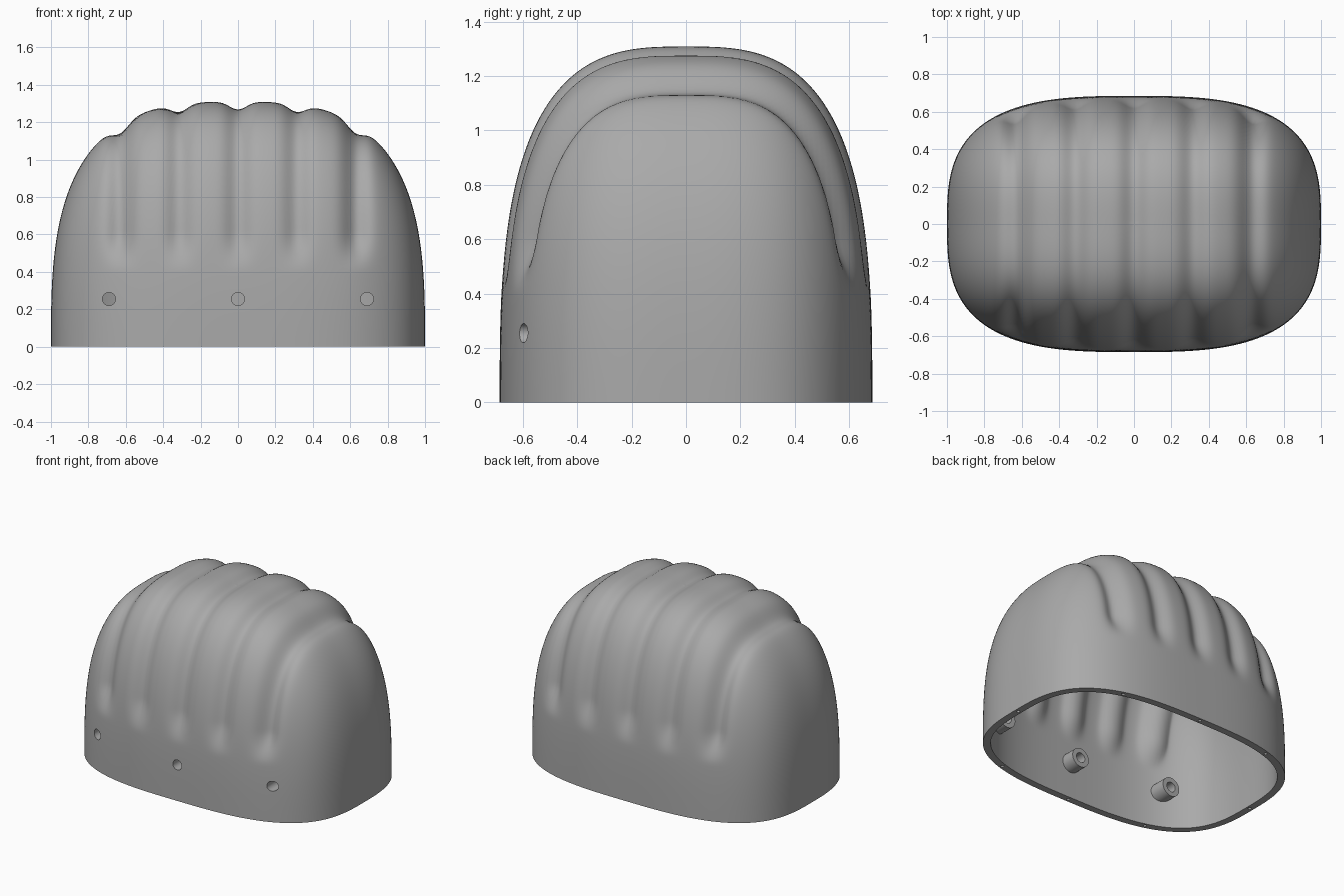
import bpy, bmesh, math
from mathutils import Vector, Matrix

if "Cube" in bpy.data.objects:
    bpy.data.objects.remove(bpy.data.objects["Cube"])

SIZE = Vector((1.0, 0.685, 1.31))      # half width, half depth, height
GROOVES = [(0, 0.042), (0.315, 0.042), (-0.315, 0.042), (0.63, 0.06), (-0.63, 0.06)]
HOLE_X, HOLE_Z = (-0.69, 0.0, 0.69), 0.255
WALL = 0.05
SEGMENTS, RINGS = 288, 96

grey = bpy.data.materials.new("plain grey")
grey.use_nodes = True
grey.diffuse_color = (0.4, 0.4, 0.4, 1)
grey.node_tree.nodes["Principled BSDF"].inputs["Base Color"].default_value = (0.4, 0.4, 0.4, 1)


def make_object(name, bm):
    bmesh.ops.recalc_face_normals(bm, faces=bm.faces)
    mesh = bpy.data.meshes.new(name)
    bm.to_mesh(mesh)
    bm.free()
    mesh.materials.append(grey)
    obj = bpy.data.objects.new(name, mesh)
    bpy.context.collection.objects.link(obj)
    return obj


def dome_point(turn, tilt):
    """Point on a rounded-box dome in the given direction."""
    d = Vector((math.cos(turn) * math.sin(tilt), math.sin(turn) * math.sin(tilt), math.cos(tilt)))
    d /= sum(abs(c) ** 3 for c in d) ** (1 / 3)
    return Vector(a * b for a, b in zip(d, SIZE))


def front_wall_y(x):
    return -SIZE.y * (1 - abs(x) ** 3) ** (1 / 3)


def groove_depth(p):
    t = min(max((p.z - 0.4) / 0.22, 0), 1)
    fade = t * t * (3 - 2 * t)
    return fade * sum(d * math.exp(-((p.x - x) / 0.045) ** 2 / 2) for x, d in GROOVES)


# Ribbed dome: rings from the open bottom up to a single top point
bm = bmesh.new()
rings = []
for i in range(RINGS):
    tilt = math.pi / 2 * (1 - i / RINGS)
    rings.append([bm.verts.new(dome_point(2 * math.pi * j / SEGMENTS, tilt)) for j in range(SEGMENTS)])
top = bm.verts.new((0, 0, SIZE.z))
for j in range(SEGMENTS):
    k = (j + 1) % SEGMENTS
    for low, high in zip(rings, rings[1:]):
        bm.faces.new((low[j], low[k], high[k], high[j]))
    bm.faces.new((rings[-1][j], rings[-1][k], top))
for v in rings[0]:
    v.co.z = 0
bm.normal_update()
# Press the grooves in, keeping each one in its own cross plane
for v, n in [(v, v.normal.copy()) for v in bm.verts]:
    v.co -= Vector((0, n.y, n.z)) * groove_depth(v.co)
shell = make_object("ribbed_shell", bm)
thick = shell.modifiers.new("wall", "SOLIDIFY")
thick.thickness = WALL
thick.offset = -1


def add_cylinder(bm, radius, length, centre, along_y):
    turn = Matrix.Rotation(math.pi / 2, 4, 'X') if along_y else Matrix.Identity(4)
    return bmesh.ops.create_cone(bm, cap_ends=True, segments=32, radius1=radius, radius2=radius,
                                 depth=length, matrix=Matrix.Translation(centre) @ turn)["verts"]


# Screw bosses inside the front wall
bosses = []
for name, x in zip(("right", "middle", "left"), HOLE_X):
    bm = bmesh.new()
    centre_y = front_wall_y(x) + 0.1
    for v in add_cylinder(bm, 0.068, 0.1, (x, centre_y, HOLE_Z), True):
        if v.co.y < centre_y:
            v.co.y = front_wall_y(v.co.x) + 0.03
    bosses.append(make_object("screw_boss_" + name, bm))

# Cutters: front screw holes and small pin holes in the rim
bm = bmesh.new()
for x in HOLE_X:
    add_cylinder(bm, 0.035, 0.4, (x, front_wall_y(x) + 0.05, HOLE_Z), True)
for x in (-0.6, 0.0, 0.6):
    for side in (-1, 1):
        add_cylinder(bm, 0.011, 0.08, (x, side * (-front_wall_y(x) - WALL / 2), 0), False)
for side in (-1, 1):
    add_cylinder(bm, 0.011, 0.08, (side * (1 - WALL / 2), 0, 0), False)
cutter = make_object("hole_cutter", bm)
cutter.hide_render = True
cutter.hide_set(True)

for obj in [shell] + bosses:
    cut = obj.modifiers.new("holes", "BOOLEAN")
    cut.object = cutter
    cut.operation = 'DIFFERENCE'
    cut.solver = 'EXACT'

# Bake the cuts, then smooth
bpy.context.view_layer.update()
graph = bpy.context.evaluated_depsgraph_get()
baked = {o: bpy.data.meshes.new_from_object(o.evaluated_get(graph)) for o in [shell] + bosses}
for obj, mesh in baked.items():
    obj.modifiers.clear()
    obj.data = mesh
bpy.data.objects.remove(cutter)
bpy.ops.object.select_all(action='DESELECT')
for obj in baked:
    obj.select_set(True)
bpy.context.view_layer.objects.active = shell
bpy.ops.object.shade_smooth_by_angle(angle=math.radians(35))
